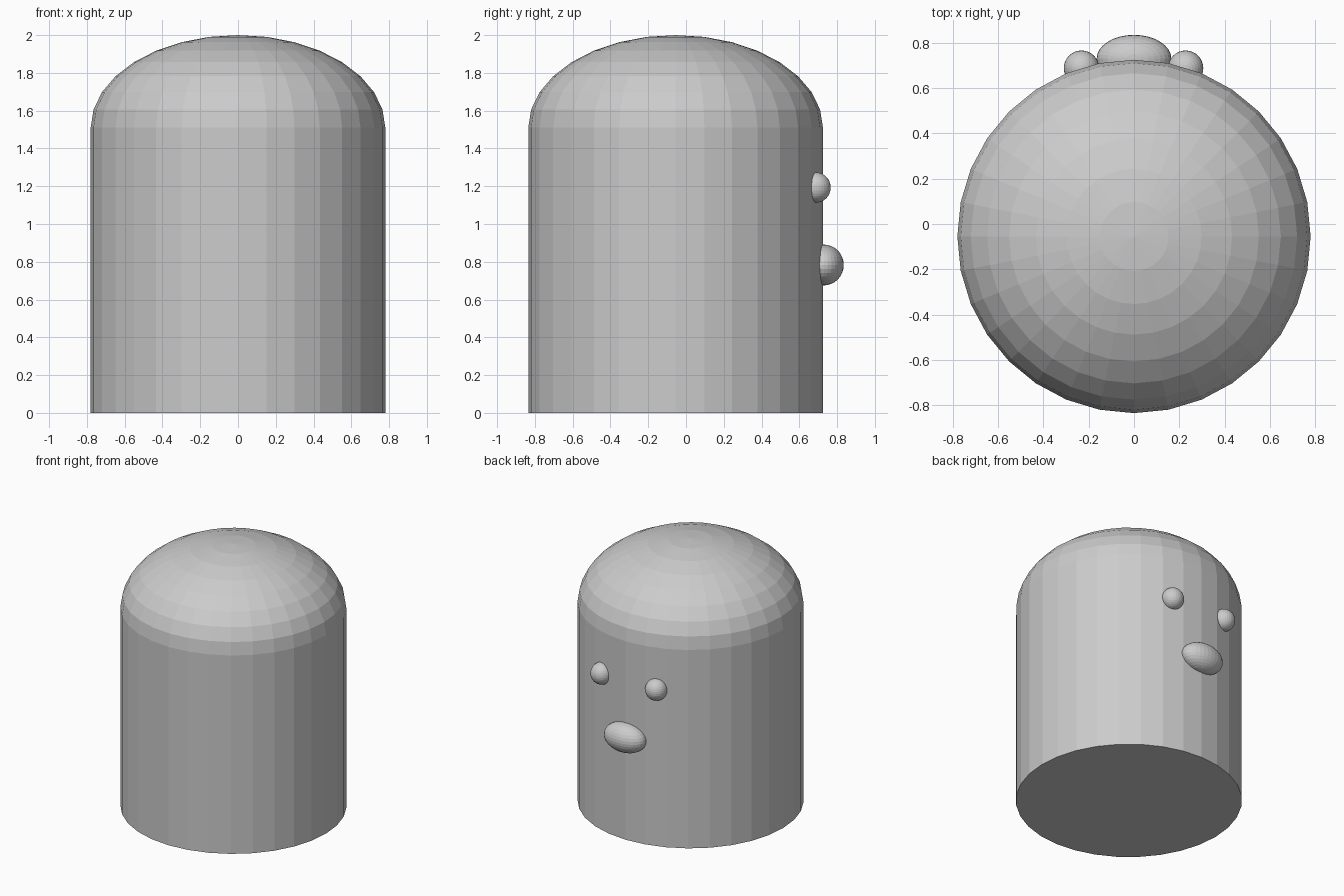
import bpy
import bmesh
from math import sin, cos, pi

if "Cube" in bpy.data.objects:
    bpy.data.objects.remove(bpy.data.objects["Cube"])

SEG = 32
BODY_Y = -0.055
BODY_R = 0.78
SHOULDER_Z = 1.51
DOME_H = 0.49


def link_mesh(name, bm):
    bmesh.ops.recalc_face_normals(bm, faces=bm.faces)
    mesh = bpy.data.meshes.new(name)
    bm.to_mesh(mesh)
    bm.free()
    obj = bpy.data.objects.new(name, mesh)
    bpy.context.collection.objects.link(obj)
    return obj


def ellipsoid(name, location, radii):
    bm = bmesh.new()
    bmesh.ops.create_uvsphere(bm, u_segments=SEG, v_segments=16, radius=1)
    bmesh.ops.scale(bm, vec=radii, verts=bm.verts)
    obj = link_mesh(name, bm)
    obj.location = location
    return obj


# Body: upright cylinder closed by a flattened dome
profile = [(BODY_R, 0.0)]
for k in range(8):
    a = k * pi / 16
    profile.append((BODY_R * cos(a), SHOULDER_Z + DOME_H * sin(a)))

bm = bmesh.new()
rings = [[bm.verts.new((r * cos(2 * pi * i / SEG), r * sin(2 * pi * i / SEG), z))
          for i in range(SEG)] for r, z in profile]
for low, high in zip(rings, rings[1:]):
    for i in range(SEG):
        j = (i + 1) % SEG
        bm.faces.new((low[i], low[j], high[j], high[i]))
top = bm.verts.new((0, 0, SHOULDER_Z + DOME_H))
for i in range(SEG):
    bm.faces.new((rings[-1][i], rings[-1][(i + 1) % SEG], top))
bm.faces.new(rings[0][::-1])
body = link_mesh("body", bm)
body.location.y = BODY_Y

# Pair of eyes on the back side
for side, x in (("left", -0.232), ("right", 0.228)):
    ellipsoid(side + "_eye", (x, 0.688, 1.193), (0.078, 0.078, 0.08))

# Wide oval nose below the eyes
ellipsoid("nose", (0, 0.73, 0.783), (0.165, 0.105, 0.108))
